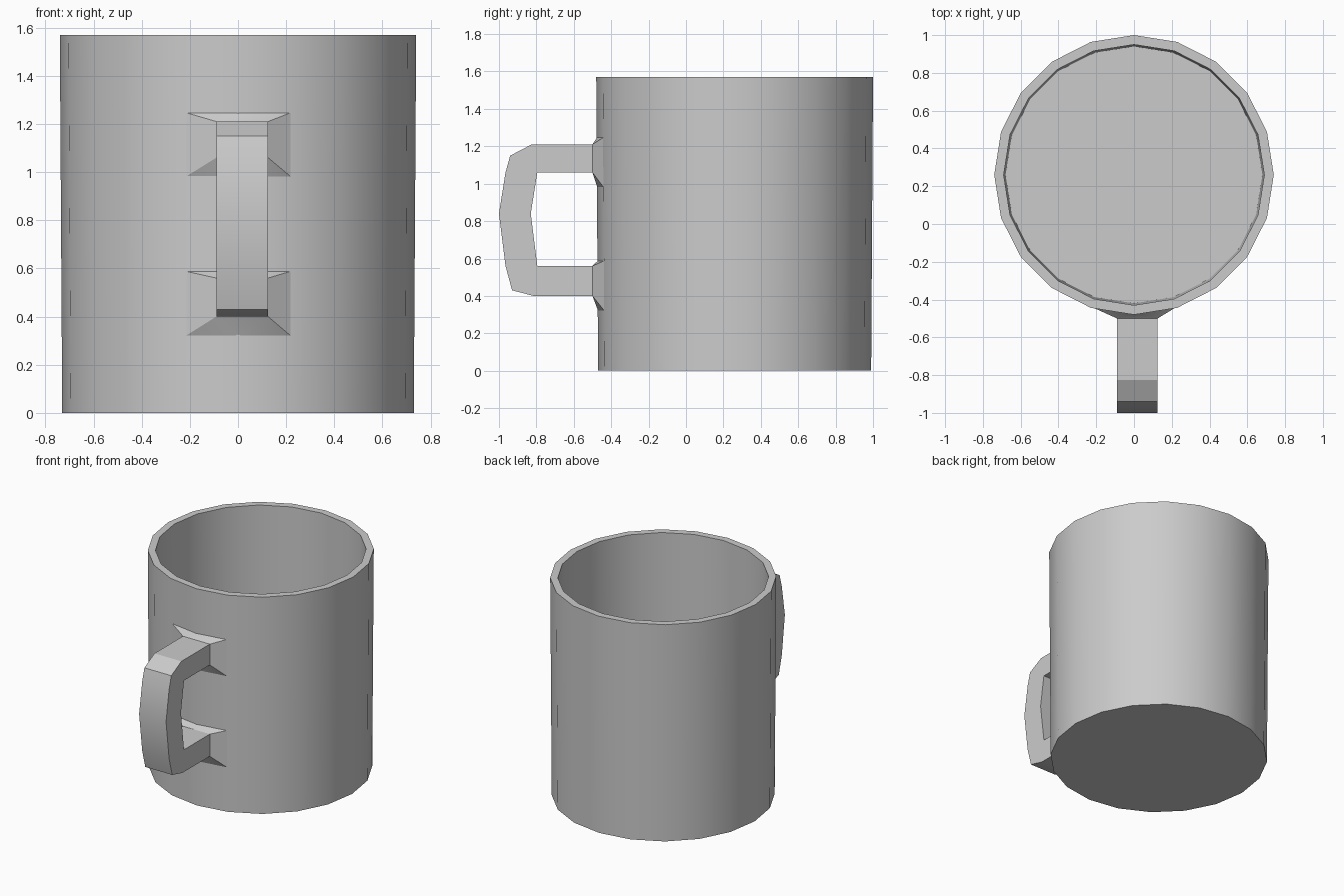
import bpy, bmesh, math

if "Cube" in bpy.data.objects:
    bpy.data.objects.remove(bpy.data.objects["Cube"])

SIDES, CY, H = 20, 0.26, 1.57


def finish(bm, name):
    bmesh.ops.remove_doubles(bm, verts=bm.verts, dist=1e-4)
    bmesh.ops.recalc_face_normals(bm, faces=bm.faces)
    mesh = bpy.data.meshes.new(name)
    bm.to_mesh(mesh)
    bm.free()
    ob = bpy.data.objects.new(name, mesh)
    bpy.context.collection.objects.link(ob)
    bpy.ops.object.select_all(action='DESELECT')
    ob.select_set(True)
    bpy.context.view_layer.objects.active = ob
    return ob


def face(bm, pts):
    return bm.faces.new([bm.verts.new(p) for p in pts])


# Mug body: outer wall, flat rim, inner wall and floor
bm = bmesh.new()
rings = []
for r, z in [(0.73, 0), (0.74, H), (0.69, H), (0.68, 0.06)]:
    rings.append([bm.verts.new((r * math.sin(2 * math.pi * i / SIDES),
                                CY + r * math.cos(2 * math.pi * i / SIDES), z))
                  for i in range(SIDES)])
for a, b in zip(rings, rings[1:]):
    for i in range(SIDES):
        j = (i + 1) % SIDES
        bm.faces.new((a[i], a[j], b[j], b[i]))
bm.faces.new(rings[0])
bm.faces.new(rings[-1])
finish(bm, "mug_body")
bpy.ops.object.shade_smooth_by_angle(angle=math.radians(30))

# Handle: side profile (y, z) given a width in x
X0, X1, YJ = -0.09, 0.125, -0.5
outer = [(YJ, 1.21), (-0.825, 1.21), (-0.94, 1.15), (-0.965, 1.06), (-1.0, 0.84),
         (-0.965, 0.56), (-0.93, 0.43), (-0.815, 0.40), (YJ, 0.40)]
inner = [(YJ, 0.56), (-0.795, 0.56), (-0.83, 0.84), (-0.795, 1.06), (YJ, 1.06)]
bm = bmesh.new()
for x in (X0, X1):
    face(bm, [(x, y, z) for y, z in outer + inner])
for chain in (outer, inner):
    for (ya, za), (yb, zb) in zip(chain, chain[1:]):
        face(bm, [(X0, ya, za), (X1, ya, za), (X1, yb, zb), (X0, yb, zb)])


# Flared root joining the handle to two wall facets
def wall(k, z):
    r = 0.73 + 0.01 * z / H - 0.004
    a = k * 2 * math.pi / SIDES
    return (r * math.sin(a), CY - r * math.cos(a), z)


def flare(top, bottom, wall_top, wall_bottom):
    for z, wz in ((top, wall_top), (bottom, wall_bottom)):
        a, b = (X0, YJ, z), (X1, YJ, z)
        left, mid, right = (wall(k, wz) for k in (-1, 0, 1))
        face(bm, [left, a, mid])
        face(bm, [a, b, mid])
        face(bm, [b, right, mid])
    for k, x in ((-1, X0), (1, X1)):
        face(bm, [wall(k, wall_top), (x, YJ, top), (x, YJ, bottom), wall(k, wall_bottom)])
        face(bm, [wall(0, wall_top), wall(k, wall_top), wall(k, wall_bottom), wall(0, wall_bottom)])


flare(1.21, 1.06, 1.25, 0.975)
flare(0.56, 0.40, 0.59, 0.315)
finish(bm, "handle")
bpy.ops.object.shade_smooth_by_angle(angle=math.radians(20))
